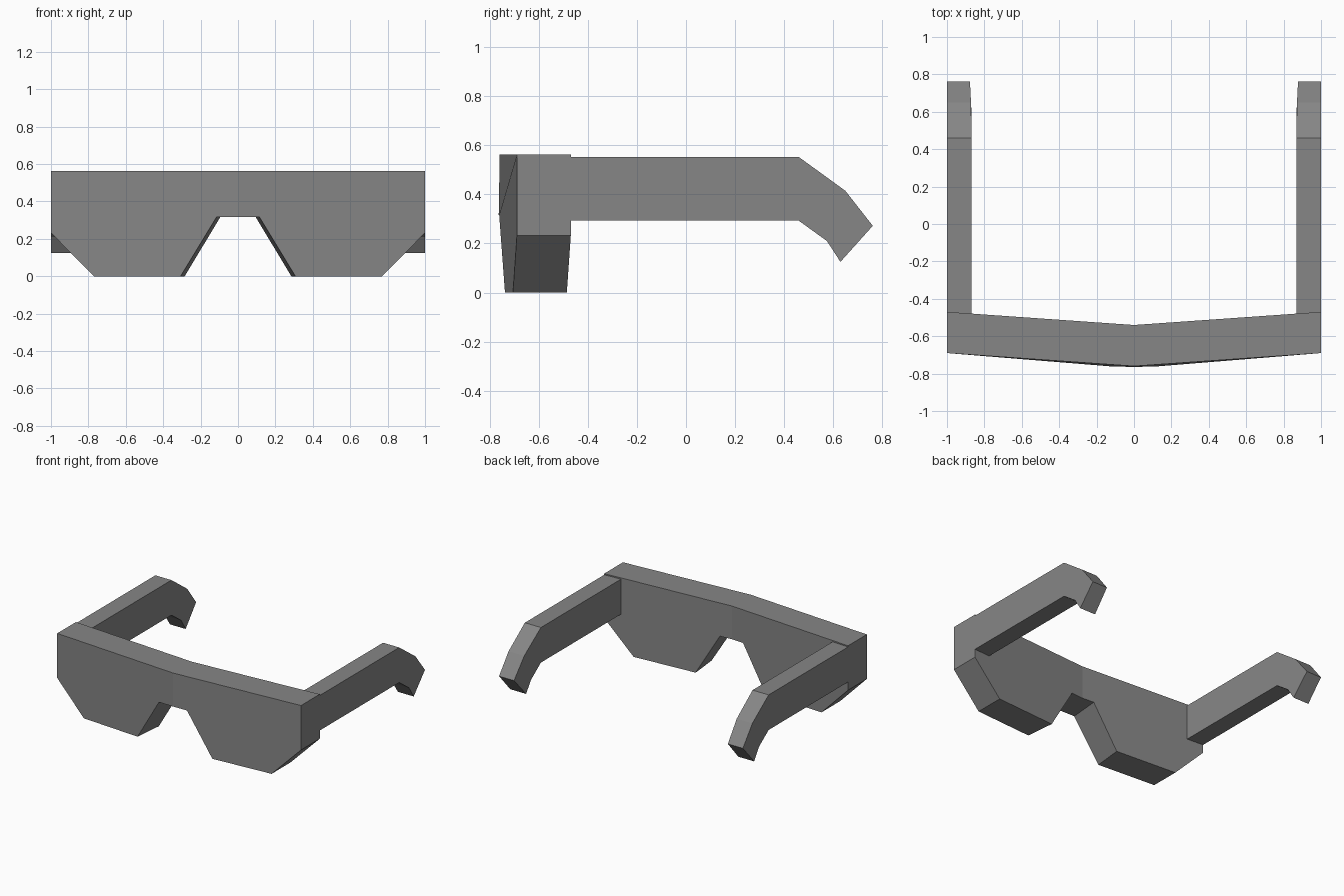
import bpy
import bmesh

if "Cube" in bpy.data.objects:
    bpy.data.objects.remove(bpy.data.objects["Cube"], do_unlink=True)

grey = bpy.data.materials.new("mid_grey")
grey.use_nodes = True
colour = (0.24, 0.24, 0.24, 1)
grey.diffuse_color = colour
grey.node_tree.nodes["Principled BSDF"].inputs["Base Color"].default_value = colour


def bridge(name, loop_a, loop_b, open_edge=None):
    """Join two matching outlines into a flat-sided solid, mirrored across x."""
    bm = bmesh.new()
    a = [bm.verts.new(p) for p in loop_a]
    b = [bm.verts.new(p) for p in loop_b]
    bm.faces.new(a)
    bm.faces.new(b[::-1])
    for i in range(len(a)):
        j = (i + 1) % len(a)
        if i != open_edge:
            bm.faces.new((a[j], a[i], b[i], b[j]))
    bmesh.ops.recalc_face_normals(bm, faces=bm.faces)
    mesh = bpy.data.meshes.new(name)
    bm.to_mesh(mesh)
    bm.free()
    mesh.materials.append(grey)
    obj = bpy.data.objects.new(name, mesh)
    bpy.context.collection.objects.link(obj)
    mirror = obj.modifiers.new("Mirror", "MIRROR")
    mirror.use_clip = True
    return obj


# Front frame: half outline with nose notch, swept back along a shallow V
SLOPE = 0.07
front = [(0, 0.562), (1, 0.562), (1, 0.232), (0.77, 0), (0.307, 0), (0.115, 0.316), (0, 0.316)]
back = [(0, 0.562), (1, 0.562), (1, 0.232), (0.77, 0), (0.285, 0), (0.095, 0.316), (0, 0.316)]
front_loop = [(x, -0.76 + SLOPE * x, z) for x, z in front]
# The bridge over the nose is slightly blunt
front_loop[5] = (0.115, -0.762, 0.316)
front_loop[6] = (0, -0.764, 0.316)
back_loop = [(x, -0.54 + SLOPE * x, z) for x, z in back]
frame = bridge("front_frame", front_loop, back_loop, open_edge=6)
# Remove the wall on the centre line so the mirrored halves are one shell
bm = bmesh.new()
bm.from_mesh(frame.data)
inner = [f for f in bm.faces if all(abs(v.co.x) < 0.001 for v in f.verts)]
bmesh.ops.delete(bm, geom=inner, context="FACES_ONLY")
bm.to_mesh(frame.data)
bm.free()

# Temple arms: side profile that hooks down behind the ear
arm = [(-0.475, 0.553), (0.46, 0.553), (0.65, 0.415), (0.762, 0.272),
       (0.63, 0.125), (0.575, 0.21), (0.46, 0.293), (-0.475, 0.293)]
outer = [(1, y, z) for y, z in arm]
inside = [(0.868 + max(0, y - 0.58) * 0.05, y, z) for y, z in arm]
for i in (0, -1):
    inside[i] = (0.868, -0.48, arm[i][1])
    outer[i] = (1, -0.47, arm[i][1])
bridge("temple_arms", outer, inside)
